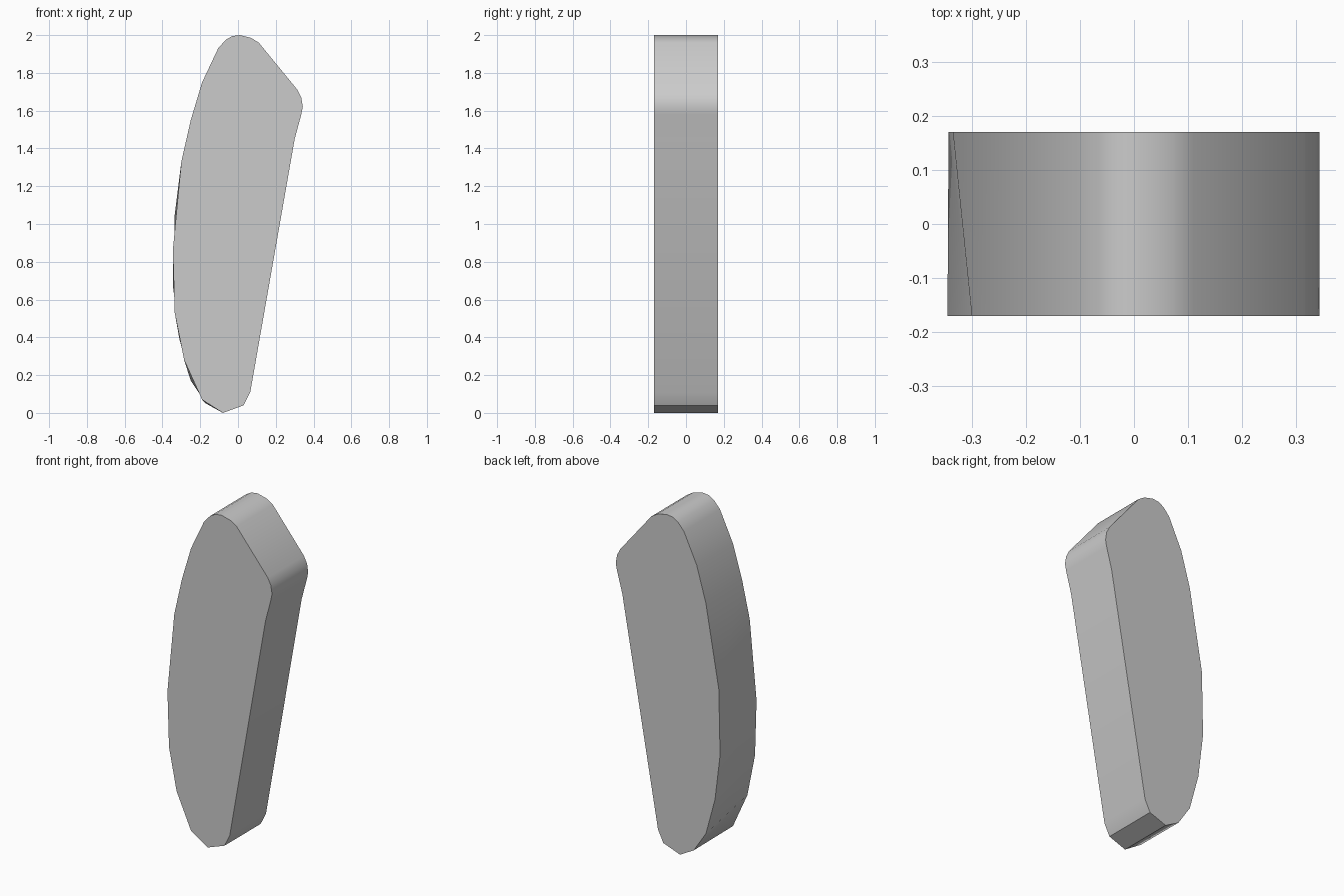
import bpy
import bmesh
import math

cube = bpy.data.objects.get("Cube")
if cube:
    bpy.data.objects.remove(cube, do_unlink=True)

# Flat colour
grey = bpy.data.materials.new("light_grey")
grey.use_nodes = True
colour = (0.6, 0.6, 0.6, 1)
grey.diffuse_color = colour
grey.node_tree.nodes["Principled BSDF"].inputs["Base Color"].default_value = colour

# Outline (x, z): bottom, straight edge, shoulder and rounded tip
shared = [(-0.08, 0), (0.03, 0.04), (0.065, 0.11), (0.30, 1.45), (0.335, 1.58),
          (0.343, 1.62), (0.335, 1.67), (0.315, 1.71), (0.11, 1.96), (0.07, 1.985),
          (0.01, 2.0), (-0.03, 1.995), (-0.065, 1.975), (-0.105, 1.93), (-0.19, 1.75)]
# The curved edge differs slightly between the two faces
curve_front = [(-0.25, 1.55), (-0.30, 1.33), (-0.345, 0.86),
               (-0.335, 0.53), (-0.285, 0.28), (-0.19, 0.07)]
curve_back = [(-0.25, 1.54), (-0.335, 1.05), (-0.343, 0.66),
              (-0.31, 0.39), (-0.25, 0.17), (-0.17, 0.05)]
half_depth = 0.17

# Solid slab between the two outlines
bm = bmesh.new()
front = [bm.verts.new((x, -half_depth, z)) for x, z in shared + curve_front]
back = [bm.verts.new((x, half_depth, z)) for x, z in shared + curve_back]
bm.faces.new(front)
bm.faces.new(back[::-1])
for i in range(len(front)):
    j = (i + 1) % len(front)
    bm.faces.new((front[i], back[i], back[j], front[j]))
bmesh.ops.recalc_face_normals(bm, faces=bm.faces)

mesh = bpy.data.meshes.new("rounded_slab")
bm.to_mesh(mesh)
bm.free()
mesh.materials.append(grey)
slab = bpy.data.objects.new("rounded_slab", mesh)
bpy.context.collection.objects.link(slab)

# Smooth rim with crisp face borders
bpy.ops.object.select_all(action="DESELECT")
slab.select_set(True)
bpy.context.view_layer.objects.active = slab
bpy.ops.object.shade_smooth_by_angle(angle=math.radians(35))
